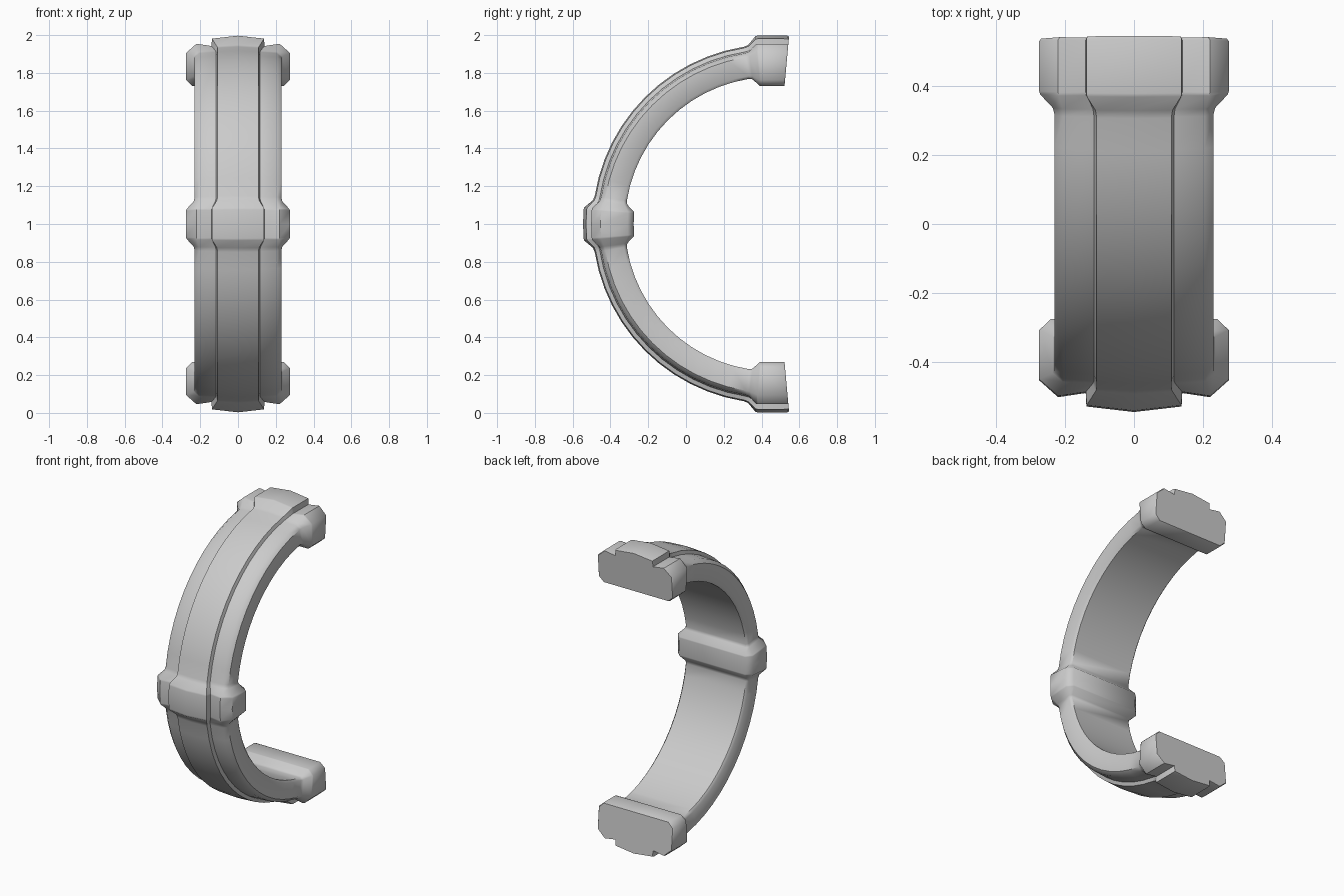
import bpy, bmesh
from math import sin, cos, radians

if "Cube" in bpy.data.objects:
    bpy.data.objects.remove(bpy.data.objects["Cube"])

CY, CZ = 0.455, 1.0          # centre of the arc in the y-z plane

# half cross-sections as (x, radius), from the outer ridge to the inner face
BAND = [(0, .950), (.108, .944), (.116, .922), (.205, .915),
        (.230, .893), (.230, .793), (.218, .778)]
COLLAR = [(0, 1.0), (.138, .984), (.140, .945), (.220, .957),
          (.275, .908), (.275, .765), (.240, .732)]


def blend(a, b, t):
    return [(p[0] + (q[0] - p[0]) * t, p[1] + (q[1] - p[1]) * t)
            for p, q in zip(a, b)]


def shrink(prof, s, mid=.86):
    return [(x * s, mid + (r - mid) * s) for x, r in prof]


def full(prof):
    return prof + [(-x, r) for x, r in reversed(prof[1:])]


# stations along the upper half: middle collar, band, end collar
half = [(0, COLLAR), (4.4, COLLAR), (5.0, shrink(COLLAR, .99)),
        (7.6, blend(BAND, COLLAR, .12)), (9.0, BAND)]
N = 12
half += [(9.0 + (81.0 - 9.0) * i / N, BAND) for i in range(1, N + 1)]
half += [(82.4, blend(BAND, COLLAR, .12)), (85.0, shrink(COLLAR, .99)),
         (85.6, COLLAR), (94.7, COLLAR), (95.2, shrink(COLLAR, .98))]
stations = [(-a, p) for a, p in reversed(half[1:])] + half

# loft the sections round the arc
bm = bmesh.new()
rings = []
for ang, prof in stations:
    a = radians(ang)
    rings.append([bm.verts.new((x, CY - r * cos(a), CZ + r * sin(a)))
                  for x, r in full(prof)])
for r0, r1 in zip(rings, rings[1:]):
    n = len(r0)
    for i in range(n):
        j = (i + 1) % n
        bm.faces.new((r0[i], r0[j], r1[j], r1[i]))
# end caps
bm.faces.new(rings[0])
bm.faces.new(rings[-1])
bmesh.ops.recalc_face_normals(bm, faces=bm.faces)

mesh = bpy.data.meshes.new("half_ring")
bm.to_mesh(mesh)
bm.free()
ring = bpy.data.objects.new("half_ring", mesh)
bpy.context.collection.objects.link(ring)
bpy.context.view_layer.objects.active = ring
ring.select_set(True)
bpy.ops.object.shade_smooth_by_angle(angle=radians(48))
